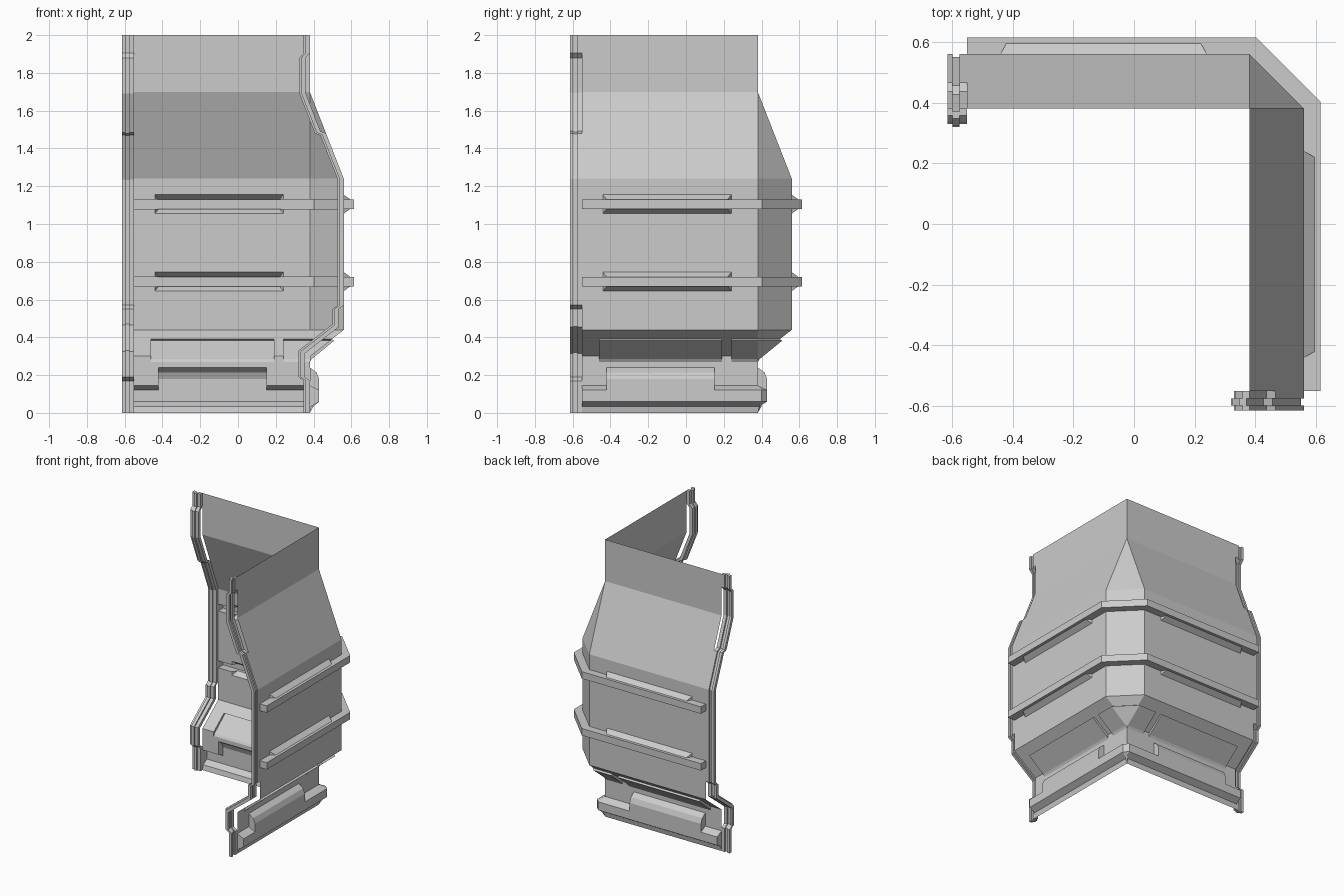
import bpy, bmesh
from mathutils import Vector

if "Cube" in bpy.data.objects:
    bpy.data.objects.remove(bpy.data.objects["Cube"])

# Coordinates are (u, d, z): u along a wall, d outward from the centre, z up.
# Every piece is made twice, mirrored across the x = y diagonal.
E, C = -0.55, 0.38          # wall end, corner start
OUT, UP, DOWN, LOW, HIGH = (0, 1, 0), (0, 0, 1), (0, 0, -1), (-1, 0, 0), (1, 0, 0)


def face(bm, pts, hint):
    clean = []
    for p in pts:
        v = Vector(p)
        if all((v - q).length > 1e-5 for q in clean):
            clean.append(v)
    if len(clean) < 3:
        return
    f = bm.faces.new([bm.verts.new(p) for p in clean])
    f.normal_update()
    if f.normal.dot(Vector(hint)) < 0:
        f.normal_flip()


def poly(bm, pts, hint=OUT):
    face(bm, pts, hint)
    face(bm, [(d, u, z) for u, d, z in pts], (hint[1], hint[0], hint[2]))


def band(bm, rows, u0=E, u1=None, c=C, hint=OUT):
    """Skin through (d, z) rows from u0 to u1, or around the corner if u1 is None."""
    for (d0, z0), (d1, z1) in zip(rows, rows[1:]):
        a = u1 if u1 is not None else (c if d0 > C + .001 else C)
        b = u1 if u1 is not None else (c if d1 > C + .001 else C)
        poly(bm, [(u0, d0, z0), (a, d0, z0), (b, d1, z1), (u0, d1, z1)], hint)
        if u1 is None:
            face(bm, [(a, d0, z0), (d0, a, z0), (d1, b, z1), (b, d1, z1)],
                 (hint[1], hint[1], hint[2]))


def finish(bm, name, recalc=False):
    bmesh.ops.remove_doubles(bm, verts=bm.verts, dist=1e-4)
    if recalc:
        bmesh.ops.recalc_face_normals(bm, faces=bm.faces)
    me = bpy.data.meshes.new(name)
    bm.to_mesh(me)
    bm.free()
    bpy.context.collection.objects.link(bpy.data.objects.new(name, me))


W, R, B = 0.56, 0.615, 0.595     # wall, rib and bump depth
RIBS = (1.105, 0.695)

# Wall shell, left open behind the hollow ribs and panels
bm = bmesh.new()
band(bm, [(C, 2), (C, 1.7), (W, 1.24), (W, RIBS[0] + .05)])
band(bm, [(W, RIBS[0] - .05), (W, RIBS[1] + .05)])
band(bm, [(W, RIBS[1] - .05), (W, .44), (.496, .39)])
for z in RIBS:
    for s in (1, -1):
        rows = [(W, z + s * .05), (W, z + s * .025)]
        band(bm, rows, E, -.44)
        band(bm, rows, .24)
for u0, u1 in ((E, -.46), (.19, .24)):
    band(bm, [(.496, .39), (C, .30), (C, .27)], u0, u1)
band(bm, [(C, .27), (C, .24)])
finish(bm, "wall_shell")

# Horizontal ribs with a sloped bump above and below
bm = bmesh.new()
for z in RIBS:
    band(bm, [(R, z + .025), (R, z - .025)], c=.402)
    poly(bm, [(E, W, z + .025), (E, R, z + .025), (E, R, z - .025), (E, W, z - .025)], LOW)
    for s, hint in ((1, UP), (-1, DOWN)):
        zi, zo = z + s * .025, z + s * .05
        poly(bm, [(u, d, zi) for u, d in ((E, W), (-.44, W), (-.42, B), (.22, B),
             (.24, W), (C, W), (.402, R), (E, R))], hint)
        face(bm, [(C, W, zi), (.402, R, zi), (R, .402, zi), (W, C, zi)], hint)
        poly(bm, [(-.44, W, zo), (.24, W, zo), (.22, B, zi), (-.42, B, zi)])
        for a, b, h in ((-.44, -.42, LOW), (.24, .22, HIGH)):
            poly(bm, [(a, W, zo), (b, B, zi), (a, W, zi)], h)
finish(bm, "ribs")

# Raised panels on the lower slope, one wrapping the corner
bm = bmesh.new()
rows = [(.496, .39), (.510, .383), (.390, .285), (C, .27)]
base = [(.496, .39), (C, .30), (C, .27)]
for u0, u1 in ((-.46, .19), (.24, None)):
    band(bm, rows[:2], u0, u1, hint=UP)
    band(bm, rows[1:], u0, u1)
    for u, h in ((u0, LOW), (u1, HIGH)):
        if u is not None:
            poly(bm, [(u, d, z) for d, z in rows + base[1:2]], h)
finish(bm, "slope_panels")

# Base molding: tall ledge in the middle, low ledge at both ends
bm = bmesh.new()
low = [(C, .24), (C, .145), (.43, .12)]
tall = [(C, .24), (.415, .215), (.43, .18), (.43, .12)]
foot = [(.43, .12), (.43, .06), (.388, .035), (C, 0)]
band(bm, low, E, -.42)
band(bm, tall, -.42, .15)
band(bm, low, .15, c=.40)
band(bm, foot, c=.40)
for u, h in ((-.42, LOW), (.15, HIGH)):
    poly(bm, [(u, d, z) for d, z in tall + [(C, .145)]], h)
poly(bm, [(E, d, z) for d, z in [(C, .145)] + foot], LOW)
finish(bm, "base_molding")

# End frames: three stepped strips following the profile, jogging inward twice
path = [(C, 2, 0), (C, 1.905, 0), (C, 1.88, .023), (C, 1.7, .023), (.458, 1.5, .023),
        (.466, 1.48, 0), (W, 1.24, 0), (W, .57, 0), (W, .55, .028), (W, .44, .028),
        (C, .30, .028), (C, .19, .028), (C, .17, 0), (C, 0, 0)]
P = [Vector(p[:2]) for p in path]
segs = [(b - a).normalized() for a, b in zip(P, P[1:])]
nrm = [Vector((t.y, -t.x)) for t in segs]


def offset(i, amount):
    a, b = nrm[max(i - 1, 0)], nrm[min(i, len(nrm) - 1)]
    return P[i] + (a + b) / (1 + a.dot(b)) * (path[i][2] + amount)


bm = bmesh.new()
for u0, u1, o, n in ((-.575, E, 0, .022), (-.597, -.575, .01, .032), (-.615, -.597, 0, .022)):
    rings = []
    for i in range(len(P)):
        q, r = offset(i, o), offset(i, n)
        rings.append([(u0, *q), (u1, *q), (u1, *r), (u0, *r)])
    for a, b in zip(rings, rings[1:]):
        for k in range(4):
            m = (k + 1) % 4
            hint = (OUT, HIGH, (0, -1, 0), LOW)[k]
            poly(bm, [a[k], a[m], b[m], b[k]], hint)
    poly(bm, rings[0], UP)
    poly(bm, rings[-1], DOWN)
finish(bm, "end_frames")
